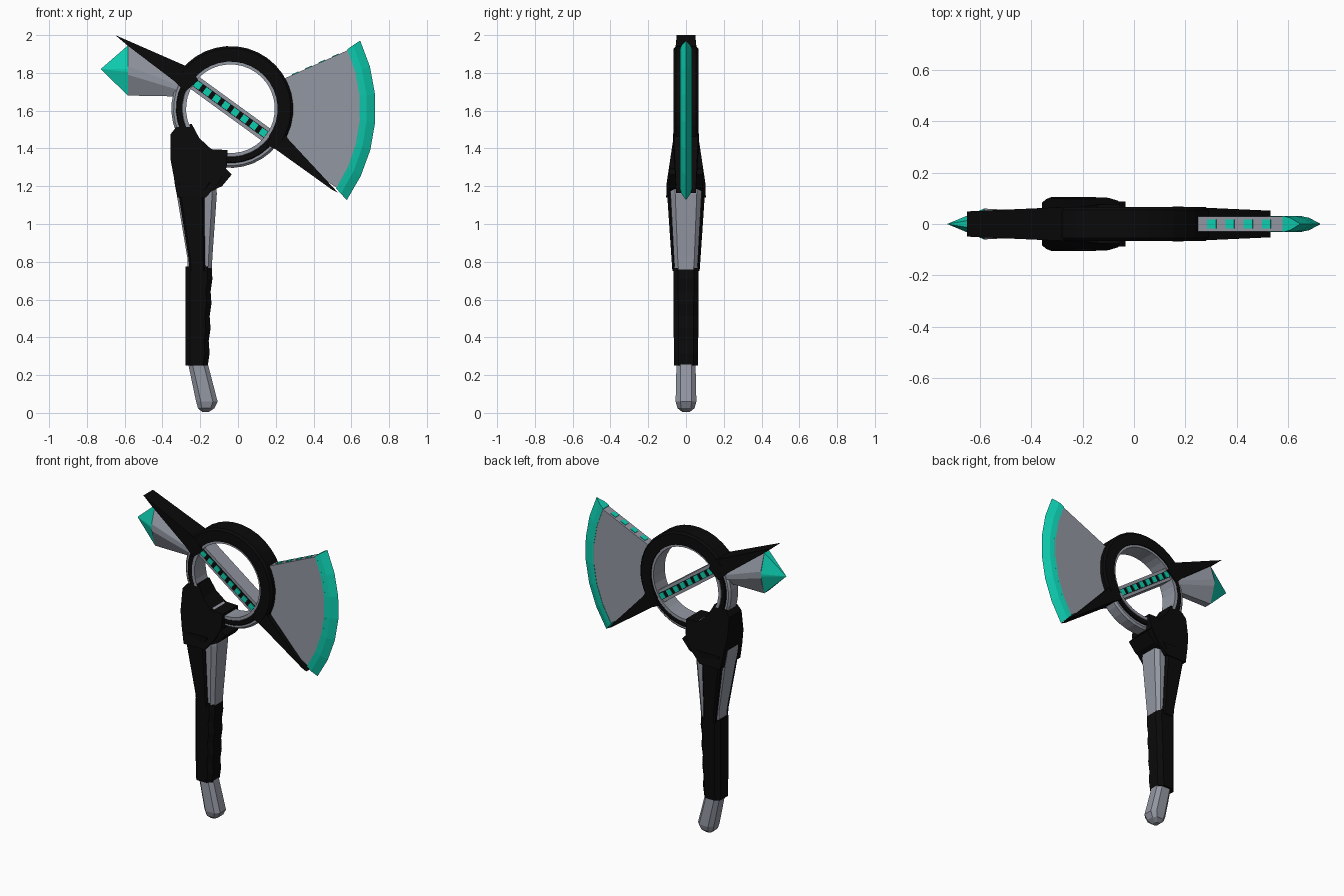
import bpy, bmesh, math
from mathutils import Vector

if "Cube" in bpy.data.objects:
    bpy.data.objects.remove(bpy.data.objects["Cube"])


def material(name, rgb):
    m = bpy.data.materials.new(name)
    m.diffuse_color = (*rgb, 1)
    m.use_nodes = True
    m.node_tree.nodes["Principled BSDF"].inputs["Base Color"].default_value = m.diffuse_color
    return m


GREY = material("steel grey", (0.29, 0.31, 0.36))
BLACK = material("matte black", (0.003, 0.003, 0.003))
TEAL = material("teal", (0.004, 0.62, 0.44))


def finish(name, verts, faces, mat):
    me = bpy.data.meshes.new(name)
    me.from_pydata(verts, [], faces)
    bm = bmesh.new()
    bm.from_mesh(me)
    bmesh.ops.recalc_face_normals(bm, faces=bm.faces)
    bm.to_mesh(me)
    bm.free()
    me.materials.append(mat)
    ob = bpy.data.objects.new(name, me)
    bpy.context.collection.objects.link(ob)
    return ob


def skin(name, sections, mat):
    """Join equal-length closed sections and cap both ends."""
    n = len(sections[0])
    verts = [p for s in sections for p in s]
    faces = []
    for k in range(len(sections) - 1):
        for i in range(n):
            j = (i + 1) % n
            faces.append((k*n + i, k*n + j, (k+1)*n + j, (k+1)*n + i))
    faces += [tuple(range(n)), tuple(range((len(sections)-1)*n, len(sections)*n))]
    return finish(name, verts, faces, mat)


def plate(name, outline, half, mat):
    """Front-view outline (x, z) given thickness; half may be a function of x, z."""
    f = half if callable(half) else (lambda x, z: half)
    return skin(name, [[(x, s * f(x, z), z) for x, z in outline] for s in (-1, 1)], mat)


def column(name, rows, mat):
    """Chamfered rectangles stacked in z; rows are (z, x0, x1, half y, chamfer)."""
    secs = []
    for z, a, b, h, c in rows:
        secs.append([(a+c, -h, z), (b-c, -h, z), (b, -h+c, z), (b, h-c, z),
                     (b-c, h, z), (a+c, h, z), (a, h-c, z), (a, -h+c, z)])
    return skin(name, secs, mat)


CX, CZ = -0.04, 1.61
TILT = math.radians(-36)


def ring(name, r0, r1, h, c, a0, a1, n, mat):
    """Arc of a ring round the head centre with chamfered outer edge."""
    prof = [(r0, -h), (r1-c, -h), (r1, -h+c), (r1, h-c), (r1-c, h), (r0, h)]
    secs = []
    for i in range(n + 1):
        a = math.radians(a0 + (a1 - a0) * i / n)
        secs.append([(CX + r*math.cos(a), y, CZ + r*math.sin(a)) for r, y in prof])
    return skin(name, secs, mat)


# ring head: thick black upper arc, thinner lower arc with grey rims
ring("upper_ring", 0.25, 0.332, 0.066, 0.012, -36, 144, 18, BLACK)
ring("lower_ring_face", 0.252, 0.288, 0.056, 0.004, 144, 324, 18, BLACK)
ring("lower_ring_rim", 0.26, 0.313, 0.048, 0.012, 144, 322, 18, GREY)
ring("ring_lining_upper", 0.235, 0.256, 0.058, 0.002, -36, 144, 18, GREY)
ring("ring_lining_lower", 0.235, 0.256, 0.058, 0.002, 144, 324, 18, GREY)


def bar_box(name, centre, length, width, half, mat):
    """Box lying along the tilted crossbar."""
    d = Vector((math.cos(TILT), math.sin(TILT)))
    n = Vector((-d.y, d.x))
    c = Vector((CX, CZ)) + d * centre
    pts = [c + d*sx*length/2 + n*sy*width/2
           for sx, sy in ((-1, -1), (1, -1), (1, 1), (-1, 1))]
    return plate(name, [tuple(p) for p in pts], half, mat)


# crossbar with inlaid lights
bar_box("crossbar", 0, 0.50, 0.078, 0.048, GREY)
bar_box("crossbar_inlay", 0, 0.50, 0.042, 0.052, BLACK)
for i in range(8):
    bar_box(f"crossbar_light_{i+1}", -0.213 + i*0.061, 0.036, 0.036, 0.056, TEAL)


# black spikes at both ends of the crossbar
def spike_half(x, z):
    return 0.067 - 0.045 * max(0, abs(x + 0.05) - 0.2)


plate("rear_spike", [(-0.65, 2.0), (-0.25, 1.825), (-0.21, 1.76), (-0.28, 1.70),
                     (-0.335, 1.755), (-0.585, 1.945)], spike_half, BLACK)
plate("front_spike", [(0.53, 1.165), (0.265, 1.45), (0.235, 1.50), (0.19, 1.49),
                      (0.15, 1.42), (0.20, 1.395), (0.50, 1.18)],
      lambda x, z: spike_half(x, z) + 0.002, BLACK).data.update()

# grey fan blade
BX, BZ = -0.108, 1.609


def arc(r, a0, a1, n):
    return [(BX + r*math.cos(math.radians(a0 + (a1-a0)*i/n)),
             BZ + r*math.sin(math.radians(a0 + (a1-a0)*i/n))) for i in range(n + 1)]


plate("fan_blade", [(0.17, 1.43), *arc(0.765, -33.5, 24.3, 6), (0.245, 1.77)], 0.03, GREY)

# teal cutting edge, sharpened to a ridge
rails = [arc(0.755, -33.8, 24.7, 6), arc(0.792, -34.5, 25.2, 6), arc(0.837, -35.2, 25.6, 6)]
inner, mid, outer = rails
edge = []
for p, q, r in zip(inner, mid, outer):
    edge.append([(p[0], -0.032, p[1]), (q[0], -0.024, q[1]), (r[0], 0, r[1]),
                 (q[0], 0.024, q[1]), (p[0], 0.032, p[1])])
skin("cutting_edge", edge, TEAL)

# lights along the top of the blade
a, b = Vector((0.245, 1.77)), Vector((0.588, 1.923))
d = (b - a).normalized()
n = Vector((-d.y, d.x))
for i, x in enumerate((0.303, 0.374, 0.445, 0.516)):
    c = a + d * ((x - a.x) / d.x)
    pts = [c + d*s*0.019 + n*t for s, t in ((-1, -0.004), (1, -0.004), (1, 0.004), (-1, 0.004))]
    plate(f"blade_light_{i+1}", [tuple(p) for p in pts], 0.017, TEAL)


# rear hammer block and teal point
def yz_rect(x, z0, z1, h, c):
    return [(x, -h, z0+c), (x, -h, z1-c), (x, -h*0.4, z1), (x, h*0.4, z1),
            (x, h, z1-c), (x, h, z0+c), (x, h*0.4, z0), (x, -h*0.4, z0)]


skin("hammer_block", [yz_rect(-0.583, 1.68, 1.945, 0.06, 0.11),
                      yz_rect(-0.30, 1.675, 1.76, 0.045, 0.03)], GREY)
base = yz_rect(-0.583, 1.68, 1.945, 0.06, 0.125)
finish("hammer_point", base + [(-0.727, 0, 1.82)],
       [(i, (i+1) % 8, 8) for i in range(8)] + [tuple(range(8))], TEAL)

# collar joining the ring to the handle
plate("collar", [(-0.357, 1.475), (-0.33, 1.51), (-0.245, 1.53), (-0.205, 1.455),
                 (-0.14, 1.395), (-0.055, 1.392), (-0.06, 1.30), (-0.10, 1.22),
                 (-0.17, 1.14), (-0.32, 1.14), (-0.34, 1.25), (-0.357, 1.34)],
      lambda x, z: min(0.105, 0.105 - (z - 1.2) * 0.15), BLACK)
plate("collar_hook", [(-0.15, 1.30), (-0.06, 1.29), (-0.033, 1.262), (-0.085, 1.20),
                      (-0.16, 1.165)], 0.088, BLACK)

# upper handle: grey core with black side cheeks
column("upper_handle_core", [(0.76, -0.268, -0.138, 0.06, 0.02), (0.82, -0.268, -0.136, 0.064, 0.02),
                             (1.16, -0.325, -0.112, 0.082, 0.025), (1.20, -0.333, -0.115, 0.082, 0.025),
                             (1.32, -0.35, -0.15, 0.075, 0.025)], GREY)
column("upper_handle_cheeks", [(0.75, -0.258, -0.172, 0.072, 0.01), (0.82, -0.262, -0.175, 0.077, 0.01),
                               (1.16, -0.315, -0.178, 0.1, 0.012), (1.22, -0.325, -0.14, 0.102, 0.012)], BLACK)

# grip with shallow finger ridges
rows = []
for i in range(9):
    t = i / 8
    x1 = -0.157 + 0.02 * t + (0.004 if i % 2 else -0.003)
    rows.append((0.25 + 0.525 * t, -0.278, x1, 0.064 + 0.003 * t, 0.025))
column("grip", rows, BLACK)

# pommel, swept forward and rounded underneath
column("pommel", [(0.005, -0.19, -0.155, 0.02, 0.008), (0.025, -0.212, -0.125, 0.045, 0.02),
                  (0.06, -0.222, -0.108, 0.055, 0.025), (0.28, -0.268, -0.165, 0.05, 0.022)], GREY)
